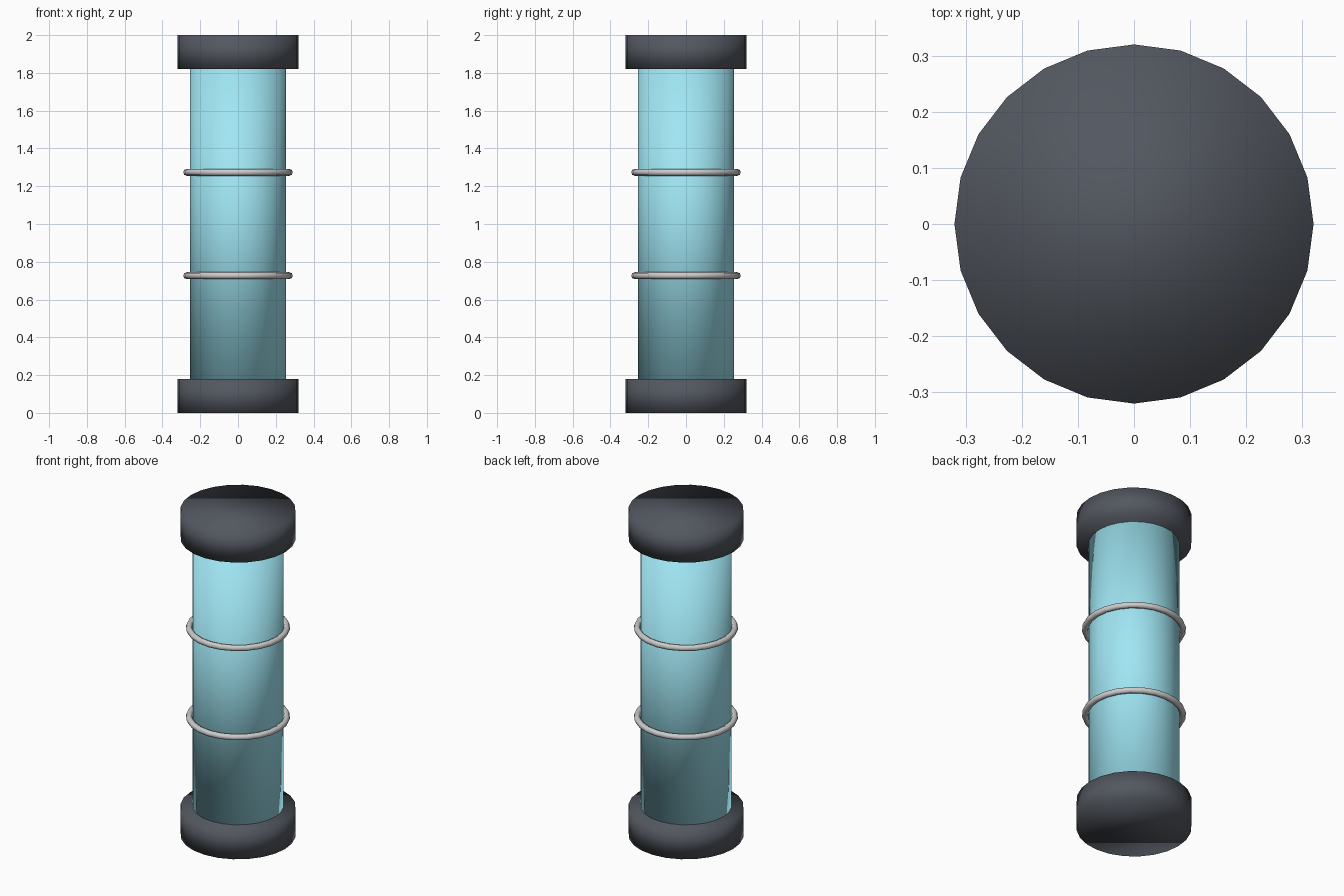
import bpy

if "Cube" in bpy.data.objects:
    bpy.data.objects.remove(bpy.data.objects["Cube"])

SIDES = 24


def material(name, rgb):
    m = bpy.data.materials.new(name)
    m.diffuse_color = (*rgb, 1)
    m.use_nodes = True
    m.node_tree.nodes["Principled BSDF"].inputs["Base Color"].default_value = m.diffuse_color
    return m


def finish(name, mat=None):
    ob = bpy.context.object
    ob.name = name
    bpy.ops.object.shade_smooth()
    if mat:
        ob.data.materials.append(mat)


def drum(name, radius, z0, z1, mat):
    bpy.ops.mesh.primitive_cylinder_add(vertices=SIDES, radius=radius,
                                        depth=z1 - z0, location=(0, 0, (z0 + z1) / 2))
    finish(name, mat)


dark = material("dark_metal", (0.085, 0.095, 0.115))
glass = material("cyan_glass", (0.35, 0.79, 0.9))

# End caps and tube between them
drum("bottom_cap", 0.32, 0.0, 0.18, dark)
drum("top_cap", 0.32, 1.82, 2.0, dark)
drum("glass_tube", 0.253, 0.18, 1.82, glass)

# Two thin rings at the thirds of the tube
for i in (1, 2):
    bpy.ops.mesh.primitive_torus_add(major_segments=SIDES, minor_segments=8,
                                     major_radius=0.272, minor_radius=0.018,
                                     location=(0, 0, 0.18 + 1.64 * i / 3))
    finish(f"ring_{i}")
